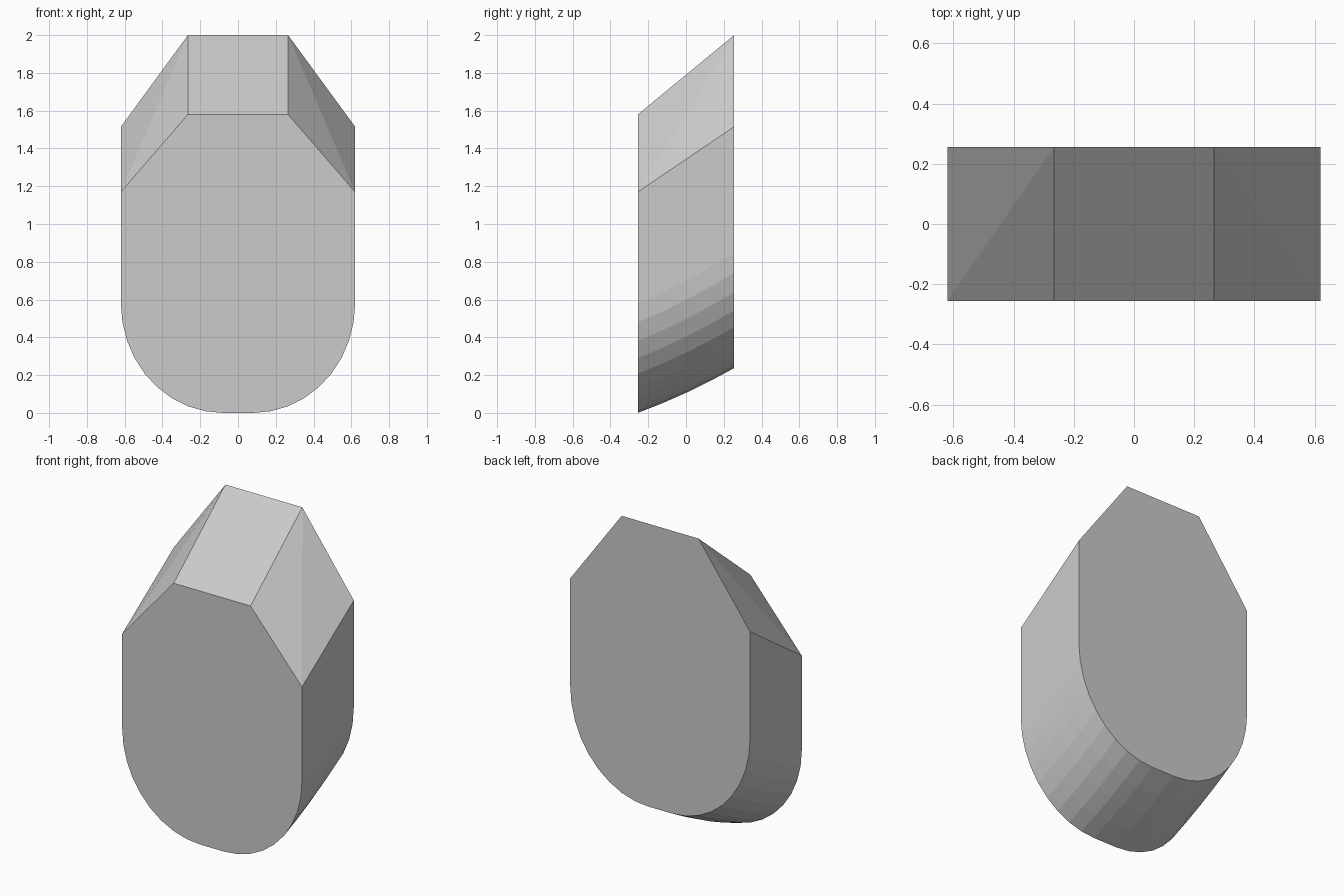
import bpy, bmesh
from math import sin, cos, radians

if "Cube" in bpy.data.objects:
    bpy.data.objects.remove(bpy.data.objects["Cube"])

HALF_W, FLAT, TOP_W, HALF_D = 0.62, 0.08, 0.265, 0.255
SECTIONS, STEPS = 4, 9

bm = bmesh.new()


def vert(x, y, z):
    return bm.verts.new((x, y, z))


# Rounded underside: an elliptical U swept backwards and gently upwards
rows = []
for i in range(SECTIONS + 1):
    t = i / SECTIONS
    y = -HALF_D + 2 * HALF_D * t
    base = 0.237 * t - 0.05 * t * (1 - t)
    rz = 0.58 + 0.03 * t
    half = []
    for j in range(STEPS + 1):
        a = radians(90 * j / STEPS)
        half.append((FLAT + (HALF_W - FLAT) * cos(a), base + rz * (1 - sin(a))))
    outline = half + [(-x, z) for x, z in reversed(half)]
    rows.append([vert(x, y, z) for x, z in outline])

for a, b in zip(rows, rows[1:]):
    for j in range(len(a) - 1):
        bm.faces.new((a[j], a[j + 1], b[j + 1], b[j]))

# Shoulder and crown corners, ordered left to right
front = [vert(x, -HALF_D, z) for x, z in
         ((-HALF_W, 1.17), (-TOP_W, 1.58), (TOP_W, 1.58), (HALF_W, 1.17))]
back = [vert(x, HALF_D, z) for x, z in
        ((-HALF_W, 1.515), (-TOP_W, 2.0), (TOP_W, 2.0), (HALF_W, 1.515))]

# Front and back faces
bm.faces.new(rows[0] + front)
bm.faces.new(rows[-1] + back)

# Sloping crown, folded chamfers and straight sides
bm.faces.new((front[1], front[2], back[2], back[1]))
for shoulder, crown, edge in ((0, 1, -1), (3, 2, 0)):
    bm.faces.new((front[shoulder], front[crown], back[crown]))
    bm.faces.new((front[shoulder], back[crown], back[shoulder]))
    bm.faces.new([r[edge] for r in rows] + [back[shoulder], front[shoulder]])

bmesh.ops.recalc_face_normals(bm, faces=bm.faces)
mesh = bpy.data.meshes.new("slanted_block")
bm.to_mesh(mesh)
bm.free()
bpy.context.collection.objects.link(bpy.data.objects.new("slanted_block", mesh))
